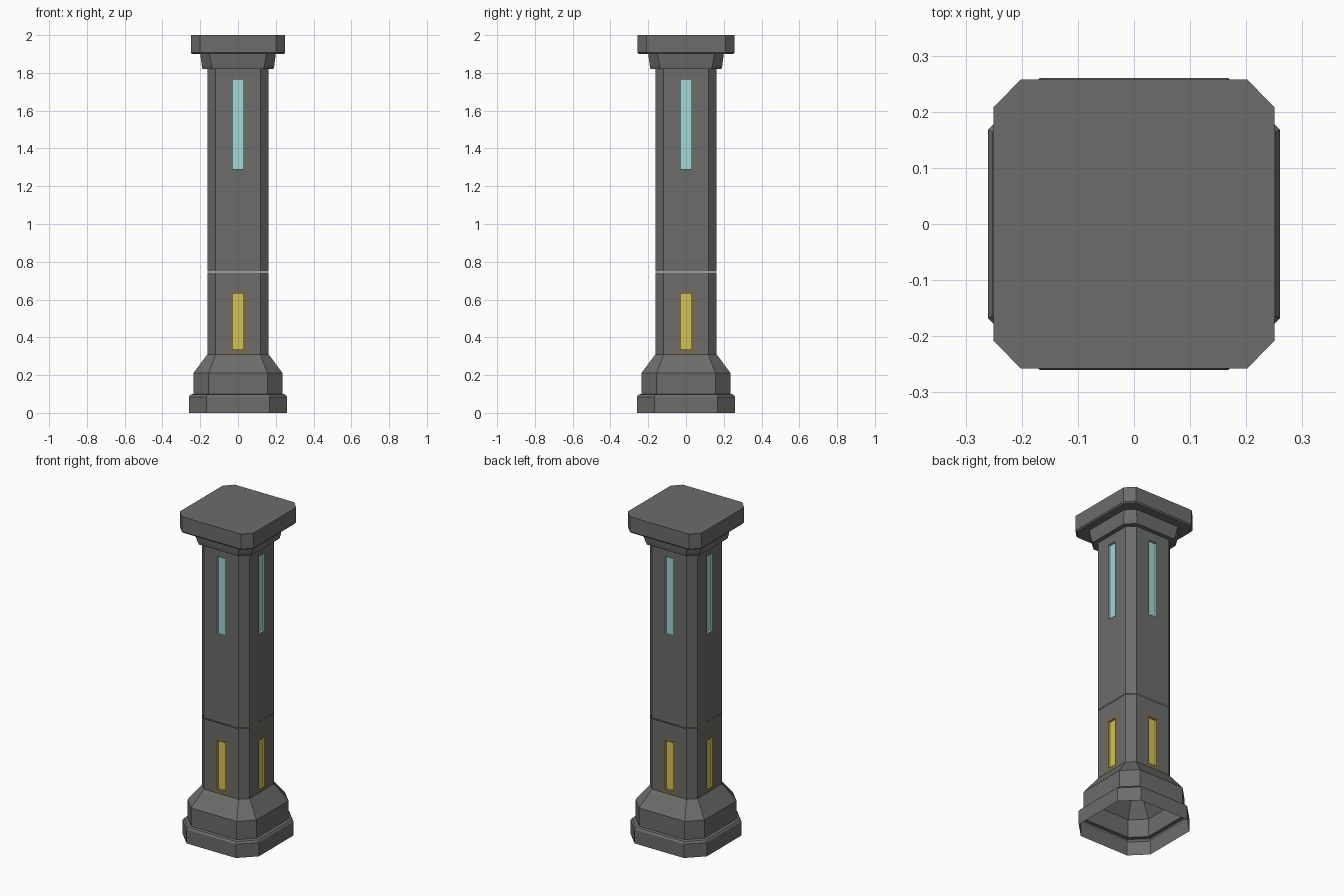
import bpy, bmesh
from mathutils import Matrix
from math import pi

if "Cube" in bpy.data.objects:
    bpy.data.objects.remove(bpy.data.objects["Cube"])


def material(name, rgb):
    m = bpy.data.materials.new(name)
    m.diffuse_color = (*rgb, 1)
    m.use_nodes = True
    m.node_tree.nodes["Principled BSDF"].inputs["Base Color"].default_value = m.diffuse_color
    return m


STONE = material("grey stone", (0.15, 0.155, 0.145))
BLUE = material("pale blue light", (0.36, 0.68, 0.68))
YELLOW = material("yellow light", (0.65, 0.56, 0.08))
GLOW = material("amber glow", (0.185, 0.145, 0.085))


def finish(bm, name, mats):
    bmesh.ops.remove_doubles(bm, verts=bm.verts, dist=0.0002)
    bmesh.ops.recalc_face_normals(bm, faces=bm.faces)
    me = bpy.data.meshes.new(name)
    bm.to_mesh(me)
    bm.free()
    for m in mats:
        me.materials.append(m)
    ob = bpy.data.objects.new(name, me)
    bpy.context.collection.objects.link(ob)
    return ob


def loft(name, rings, cap_top=False, cap_bottom=False, ys=1.0):
    """Stack chamfered squares: each ring is (half width, half flat, z)."""
    bm = bmesh.new()
    loops = []
    for r, f, z in rings:
        pts = [(f, -r), (r, -f), (r, f), (f, r), (-f, r), (-r, f), (-r, -f), (-f, -r)]
        loops.append([bm.verts.new((x, y * ys, z)) for x, y in pts])
    for a, b in zip(loops, loops[1:]):
        for i in range(8):
            j = (i + 1) % 8
            bm.faces.new((a[i], a[j], b[j], b[i]))
    if cap_top:
        bm.faces.new(loops[-1])
    if cap_bottom:
        bm.faces.new(loops[0][::-1])
    return finish(bm, name, [STONE])


R, F, SLOT, DEPTH = 0.162, 0.118, 0.028, 0.012


def shaft(name, z0, z1, s0, s1, light, halo):
    """Octagonal shaft with a recessed light slot on each main side."""
    bm = bmesh.new()
    hx = SLOT + halo
    xs = [-F, -hx, -SLOT, SLOT, hx, F] if halo else [-F, -SLOT, SLOT, F]
    zs = [z0, s0 - halo, s0, s1, s1 + halo, z1] if halo else [z0, s0, s1, z1]

    def quad(pts, rot, idx=0):
        bm.faces.new([bm.verts.new(rot @ Matrix.Translation(p).translation)
                      for p in pts]).material_index = idx

    for k in range(4):
        rot = Matrix.Rotation(k * pi / 2, 3, 'Z')
        for xa, xb in zip(xs, xs[1:]):
            for za, zb in zip(zs, zs[1:]):
                xm, zm = (xa + xb) / 2, (za + zb) / 2
                in_slot = abs(xm) < SLOT and s0 < zm < s1
                in_halo = abs(xm) < hx and s0 - halo < zm < s1 + halo
                c = [(xa, za), (xb, za), (xb, zb), (xa, zb)]
                if in_slot:
                    for i in range(4):
                        (ax, az), (bx, bz) = c[i], c[(i + 1) % 4]
                        quad([(ax, -R, az), (bx, -R, bz),
                              (bx, DEPTH - R, bz), (ax, DEPTH - R, az)], rot, 1)
                    quad([(x, DEPTH - R, z) for x, z in c], rot, 1)
                else:
                    quad([(x, -R, z) for x, z in c], rot, 2 if in_halo else 0)
        # corner chamfer, cut at the same heights
        for za, zb in zip(zs, zs[1:]):
            quad([(F, -R, za), (R, -F, za), (R, -F, zb), (F, -R, zb)], rot)
    return finish(bm, name, [STONE, light, GLOW])


# Stepped base, open underneath
loft("base", [(0.26, 0.168, 0), (0.26, 0.168, 0.085), (0.252, 0.164, 0.097),
              (0.235, 0.155, 0.1), (0.235, 0.155, 0.212), (R, F, 0.31)])

# Shaft in two pieces with a fine seam between
shaft("lower_shaft", 0.308, 0.744, 0.335, 0.632, YELLOW, 0.022)
shaft("upper_shaft", 0.748, 1.825, 1.29, 1.765, BLUE, 0)

# Neck under the capital
loft("neck", [(R - 0.002, F, 1.82), (0.188, 0.135, 1.82),
              (0.192, 0.14, 1.84), (0.2, 0.15, 1.9)])

# Square capital slab with cut corners
loft("capital", [(0.19, 0.14, 1.9), (0.244, 0.196, 1.9), (0.25, 0.202, 1.908),
                 (0.25, 0.202, 2.0)], cap_top=True, cap_bottom=True, ys=1.03)
